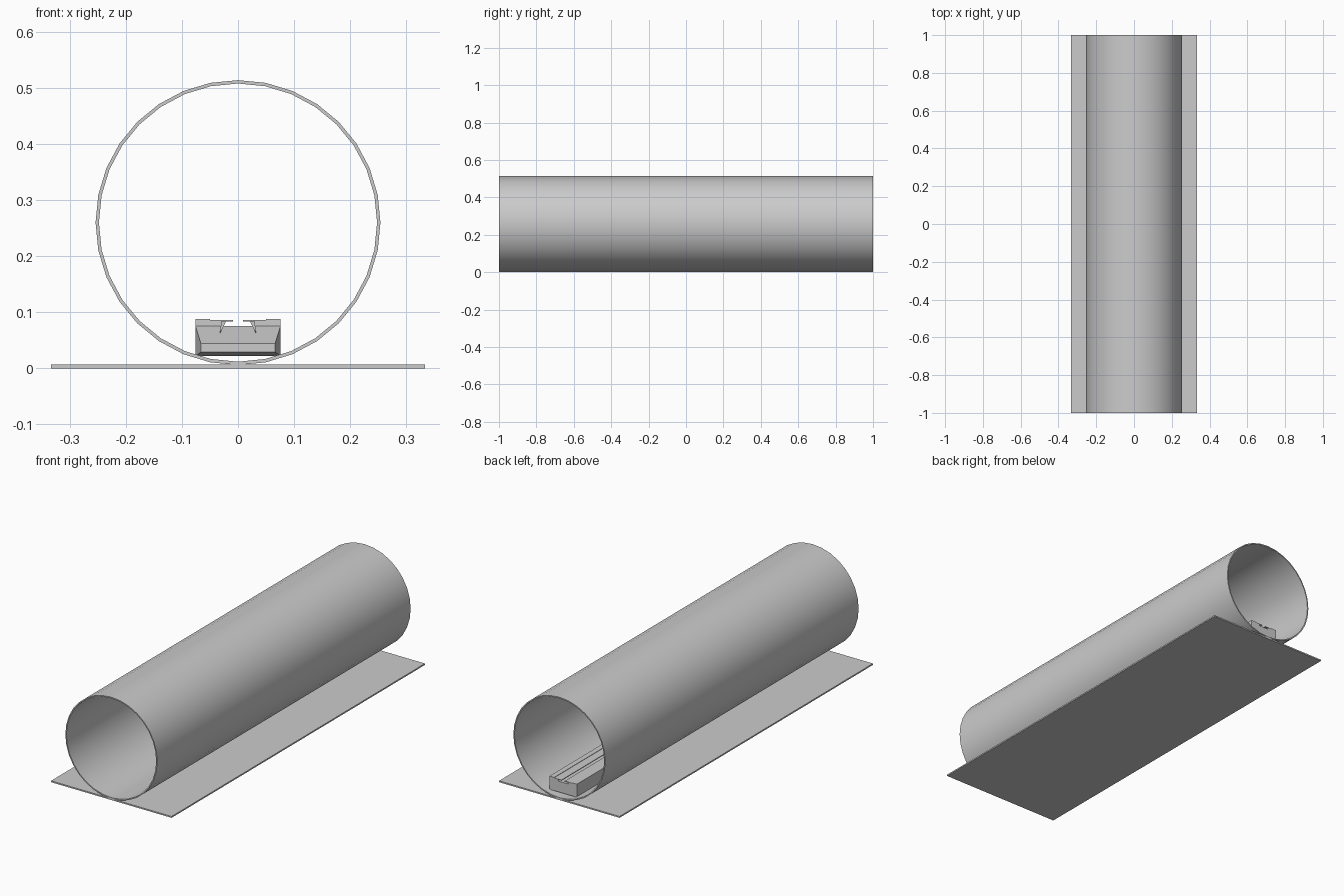
import bpy, bmesh, math

cube = bpy.data.objects.get("Cube")
if cube:
    bpy.data.objects.remove(cube, do_unlink=True)

grey = bpy.data.materials.new("plain grey")
grey.use_nodes = True
colour = (0.6, 0.6, 0.6, 1)
grey.diffuse_color = colour
grey.node_tree.nodes["Principled BSDF"].inputs["Base Color"].default_value = colour


def finish(name, bm):
    bmesh.ops.recalc_face_normals(bm, faces=bm.faces)
    mesh = bpy.data.meshes.new(name)
    bm.to_mesh(mesh)
    bm.free()
    mesh.materials.append(grey)
    obj = bpy.data.objects.new(name, mesh)
    bpy.context.collection.objects.link(obj)
    return obj


def loft(name, sections):
    """Join (y, [(x, z), ...]) outlines into a capped solid."""
    bm = bmesh.new()
    rings = [[bm.verts.new((x, y, z)) for x, z in pts] for y, pts in sections]
    for a, b in zip(rings, rings[1:]):
        for i in range(len(a)):
            j = (i + 1) % len(a)
            bm.faces.new((a[i], a[j], b[j], b[i]))
    bm.faces.new(rings[0])
    bm.faces.new(rings[-1])
    return finish(name, bm)


def box_outline(half_width, low, high):
    return [(-half_width, low), (half_width, low), (half_width, high), (-half_width, high)]


# Ground plate
plate = box_outline(0.333, 0, 0.007)
loft("base_plate", [(-1, plate), (1, plate)])

# Hollow tube with open ends
SIDES, CENTRE = 32, 0.26
bm = bmesh.new()
loops = []
for radius, y in ((0.254, -1), (0.254, 1), (0.248, 1), (0.248, -1)):
    angles = [2 * math.pi * i / SIDES for i in range(SIDES)]
    loops.append([bm.verts.new((radius * math.cos(a), y, CENTRE + radius * math.sin(a)))
                  for a in angles])
for k in range(4):
    a, b = loops[k], loops[(k + 1) % 4]
    for i in range(SIDES):
        j = (i + 1) % SIDES
        bm.faces.new((a[i], a[j], b[j], b[i]))
tube = finish("tube", bm)
bpy.ops.object.select_all(action="DESELECT")
tube.select_set(True)
bpy.context.view_layer.objects.active = tube
bpy.ops.object.shade_smooth_by_angle(angle=math.radians(30))

# Sled body with a tapered nose
FRONT, NOSE, BACK = 0.27, 0.33, 0.97
full = box_outline(0.076, 0.022, 0.076)
loft("sled_body", [(FRONT, box_outline(0.066, 0.029, 0.044)), (NOSE, full), (BACK, full)])

# Top rails, inner lips and nose fins, one set on each side
rail = [(0.076, 0.075), (0.076, 0.088), (0.05, 0.088), (0.05, 0.086), (0.023, 0.086), (0.03, 0.075)]
lip = [(0.025, 0.086), (0.009, 0.086), (0.009, 0.084), (0.025, 0.084)]
fin = [(0.021, 0.084), (0.03, 0.084), (0.032, 0.0625)]
for side, sign in (("left", 1), ("right", -1)):
    def mirrored(points):
        return [(sign * x, z) for x, z in points]
    loft(side + "_rail", [(NOSE, mirrored(rail)), (BACK, mirrored(rail))])
    loft(side + "_rail_lip", [(NOSE, mirrored(lip)), (BACK, mirrored(lip))])
    loft(side + "_nose_fin", [(FRONT + 0.034, mirrored(fin)), (NOSE, mirrored(fin))])
